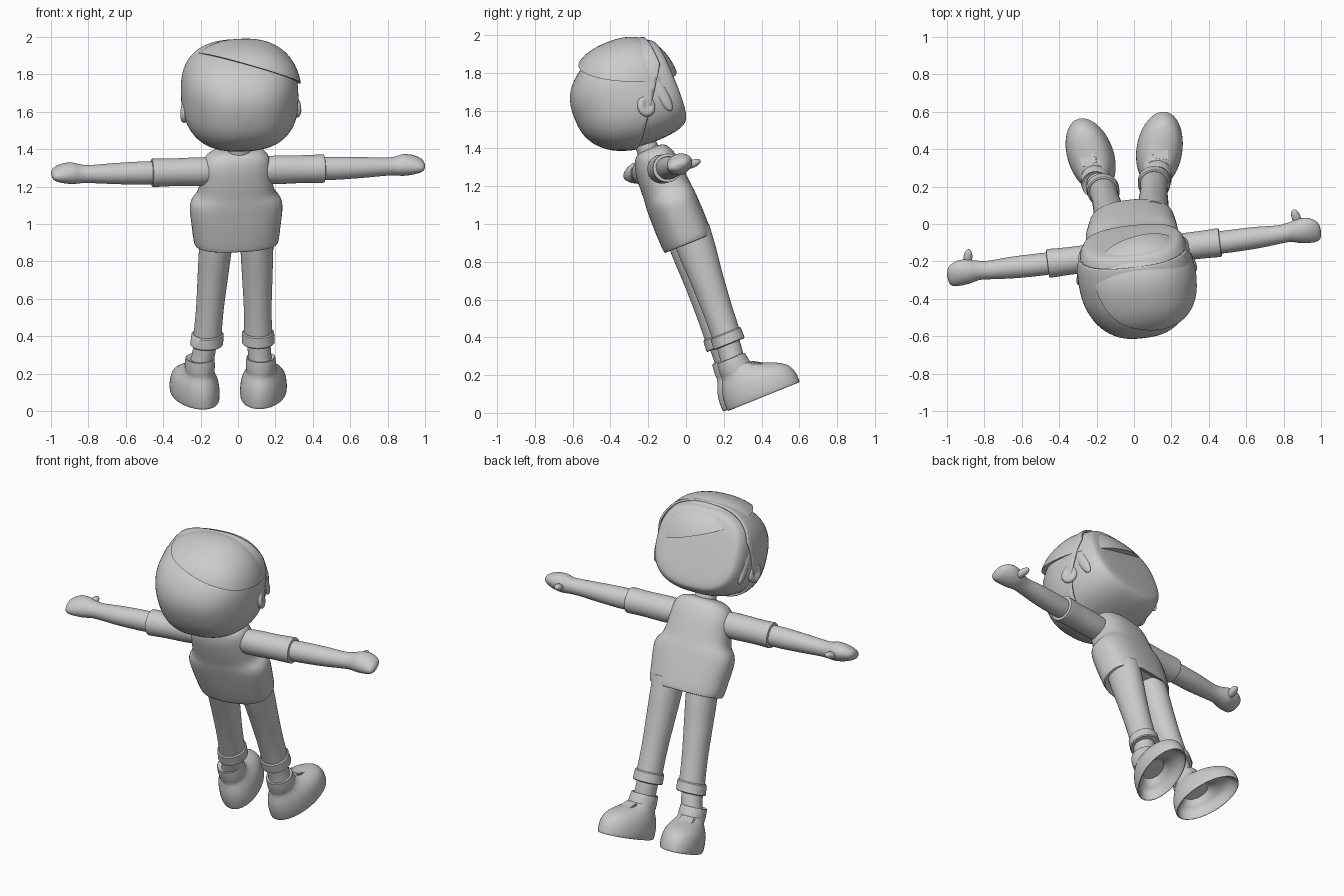
import bpy, bmesh, math
from mathutils import Matrix, Vector

if "Cube" in bpy.data.objects:
    bpy.data.objects.remove(bpy.data.objects["Cube"])

grey = bpy.data.materials.new("plain_grey")
grey.diffuse_color = (0.6, 0.6, 0.6, 1)
grey.use_nodes = True
grey.node_tree.nodes["Principled BSDF"].inputs["Base Color"].default_value = grey.diffuse_color


def rot(deg, axis):
    return Matrix.Rotation(math.radians(deg), 4, axis)


LEAN = rot(22, 'X')
BODY = LEAN @ rot(7, 'Z')


def frame(pos, rotation):
    return Matrix.Translation(pos) @ rotation


def finish(name, bm, mat, angle=40):
    bmesh.ops.recalc_face_normals(bm, faces=bm.faces)
    me = bpy.data.meshes.new(name)
    bm.to_mesh(me)
    bm.free()
    me.materials.append(grey)
    ob = bpy.data.objects.new(name, me)
    bpy.context.collection.objects.link(ob)
    ob.matrix_world = mat
    bpy.ops.object.select_all(action='DESELECT')
    ob.select_set(True)
    bpy.context.view_layer.objects.active = ob
    bpy.ops.object.shade_smooth_by_angle(angle=math.radians(angle))
    return ob


def smooth_rings(rings, steps):
    """Catmull-Rom interpolation between the given rings."""
    out = []
    for i in range(len(rings) - 1):
        p0, p1 = rings[max(i - 1, 0)], rings[i]
        p2, p3 = rings[i + 1], rings[min(i + 2, len(rings) - 1)]
        for k in range(steps):
            t = k / steps
            out.append([0.5 * (2 * b + (c - a) * t + (2 * a - 5 * b + 4 * c - d) * t * t
                               + (3 * b - a - 3 * c + d) * t ** 3)
                        for a, b, c, d in zip(p0, p1, p2, p3)])
    return out + [list(rings[-1])]


def loft_mesh(rings, power=2.0, n=40, steps=4):
    """Rings are (cx, cy, z, rx, ry), joined in order and capped."""
    if steps > 1:
        rings = smooth_rings(rings, steps)
    bm = bmesh.new()
    loops = []
    for cx, cy, z, rx, ry in rings:
        loop = []
        for k in range(n):
            a = 2 * math.pi * k / n
            c, s = math.cos(a), math.sin(a)
            x = math.copysign(abs(c) ** (2 / power), c)
            y = math.copysign(abs(s) ** (2 / power), s)
            loop.append(bm.verts.new((cx + max(rx, .002) * x, cy + max(ry, .002) * y, z)))
        loops.append(loop)
    for a, b in zip(loops, loops[1:]):
        for k in range(n):
            j = (k + 1) % n
            bm.faces.new((a[k], a[j], b[j], b[k]))
    bm.faces.new(loops[0][::-1])
    bm.faces.new(loops[-1])
    return bm


def loft(name, mat, rings, power=2.0, n=40, steps=4, angle=40):
    return finish(name, loft_mesh(rings, power, n, steps), mat, angle)


def cut(bm, co, no, fill=False):
    """Remove everything on the positive side of a plane."""
    r = bmesh.ops.bisect_plane(bm, geom=bm.verts[:] + bm.edges[:] + bm.faces[:],
                               plane_co=co, plane_no=no, clear_outer=True)
    if fill:
        edges = [e for e in r['geom_cut'] if isinstance(e, bmesh.types.BMEdge)]
        bmesh.ops.holes_fill(bm, edges=edges)


def ball(name, mat, centre, size, turn=Matrix()):
    bm = bmesh.new()
    bmesh.ops.create_uvsphere(bm, u_segments=24, v_segments=16, radius=1)
    bm.transform(Matrix.Translation(centre) @ turn @ Matrix.Diagonal((*size, 1)))
    return finish(name, bm, mat)


# Head: rings run from the back of the skull to the flat face
HEAD = frame((0.015, -0.3, 1.67), BODY)
FWD = rot(-90, 'X')
skull = [(-.295, .0), (-.285, .3), (-.25, .56), (-.18, .79), (-.08, .94), (.02, .985),
         (.10, .985), (.17, .95), (.215, .88), (.232, .77), (.238, .5), (.24, 0)]
loft("head", HEAD @ FWD, [(0, 0, f, .3 * s, .27 * s) for f, s in skull], power=2.6, n=56)

# Hair shell: the back of the skull, trimmed on a slant
bm = loft_mesh([(0, -.002, f * 1.01, .3 * s + .003, .27 * s + .003) for f, s in skull[:9]],
               power=2.6, n=56)
cut(bm, Vector((0, .27, -.08)), Vector((0, .26, .37)))
cut(bm, Vector((0, 0, .18)), Vector((0, 0, 1)))
hair = finish("back_hair", bm, HEAD @ FWD)
mod = hair.modifiers.new("thickness", 'SOLIDIFY')
mod.thickness, mod.offset = .012, 1

# Swept top hair: a cap cut by a slanted plane with a rounded rim
bm = bmesh.new()
bmesh.ops.create_uvsphere(bm, u_segments=56, v_segments=36, radius=1)
for v in bm.verts:
    v.co /= sum(abs(c) ** 2.4 for c in v.co) ** (1 / 2.4)
    v.co = Vector((v.co.x * .315 + .01, v.co.y * .285 - .005, v.co.z * .305 + .01))
cut(bm, Vector((0, 0, .195)), Vector((-.38, -.44, -1)), fill=True)
top = finish("top_hair", bm, HEAD)
mod = top.modifiers.new("round_rim", 'BEVEL')
mod.width, mod.segments, mod.limit_method = .02, 4, 'ANGLE'
mod.angle_limit = math.radians(50)

# Ears and sideburns
for s, side in ((-1, "left"), (1, "right")):
    bm = bmesh.new()
    bmesh.ops.create_uvsphere(bm, u_segments=24, v_segments=16, radius=1)
    for v in bm.verts:                      # hollow on the outer face
        r = math.hypot(v.co.y, v.co.z)
        if v.co.x > 0 and r < .75:
            v.co.x -= .75 * (1 - r / .75)
    bm.transform(Matrix.Translation((s * .298, .03, -.075)) @ rot(s * 18, 'Z')
                 @ rot(-15, 'X') @ Matrix.Diagonal((s * .026, .05, .058, 1)))
    finish(side + "_ear", bm, HEAD)
    ball(side + "_sideburn", HEAD, (s * .275, .13, -.03), (.024, .035, .12), rot(8, 'X'))

# Neck
loft("neck", frame((.005, -.225, 1.45), BODY),
     [(0, 0, -.1, .065, .06), (0, 0, .05, .06, .055)], steps=1)

# Shirt: flared hem and narrower chest
TORSO = frame((-.01, .01, .90), BODY)
loft("shirt", TORSO, [(0, 0, .02, .19, .1), (0, 0, 0, .205, .12), (0, 0, .006, .225, .131),
     (0, 0, .10, .238, .134), (0, 0, .20, .248, .132), (0, 0, .25, .238, .130),
     (0, 0, .30, .205, .126), (0, 0, .38, .192, .122), (0, 0, .45, .185, .114),
     (.005, 0, .50, .165, .098), (.01, 0, .53, .12, .075), (.01, 0, .54, .05, .04)],
     power=2.5, n=48)

# Arms: sleeve, forearm with hand, thumb
ARMS = frame((0, -.155, 1.285), BODY @ rot(1.3, 'Y'))
for s, side in ((-1, "left"), (1, "right")):
    out = ARMS @ rot(s * 90, 'Y')
    loft(side + "_sleeve", out, [(0, 0, .1, .05, .05), (0, 0, .15, .07, .068),
         (0, 0, .22, .077, .073), (0, 0, .36, .074, .074), (0, 0, .45, .076, .077),
         (0, 0, .464, .072, .073), (0, 0, .464, .055, .055)], angle=50)
    loft(side + "_forearm", out, [(0, 0, .42, .06, .058), (0, 0, .52, .062, .06),
         (0, .002, .66, .056, .058), (0, .004, .78, .049, .05), (0, .01, .84, .049, .053),
         (-s * .004, .012, .89, .056, .066), (-s * .006, .01, .94, .05, .07),
         (-s * .006, .002, .98, .036, .06), (-s * .006, -.002, 1.0, .02, .04),
         (-s * .006, -.002, 1.007, 0, 0)])
    ball(side + "_thumb", out, (s * .02, .08, .885), (.021, .05, .024), rot(-12, 'X'))

# Legs: trouser leg with turned cuff, sock, hollow-soled shoe
legs = (("left", Vector((-.115, .0, .93)), Vector((-.167, .187, .365)),
         Vector((-.232, .38, .085)), 19),
        ("right", Vector((.10, .035, .93)), Vector((.108, .226, .375)),
         Vector((.136, .41, .09)), -9))
for side, hip, cuff, sole, turn in legs:
    inv = LEAN.to_3x3().inverted()
    d = inv @ (hip - cuff)
    at = frame(cuff, LEAN)

    def ring(t, rx, ry):
        return (d.x * t, d.y * t, d.z * t, rx, ry)
    loft(side + "_trouser_leg", at, [ring(0, .076, .076), ring(.3, .074, .079),
         ring(.6, .081, .088), ring(.85, .087, .1), ring(1.05, .09, .105)])
    loft(side + "_cuff", at, [ring(-.02, .065, .065), ring(-.02, .083, .083),
         ring(-.012, .088, .088), ring(.08, .086, .086), ring(.09, .08, .08),
         ring(.09, .07, .07)], steps=1)

    shoe = frame(sole, LEAN @ rot(turn, 'Z'))
    a = inv @ ((shoe @ Vector((0, -.09, .2))) - cuff)
    loft(side + "_sock", at, [(a.x, a.y, a.z, .066, .066),
         (a.x * .5, a.y * .5, a.z * .5, .062, .064), (0, 0, .05, .064, .064)])
    loft(side + "_shoe", shoe, [(0, -.05, .10, .055, .075), (0, -.04, .07, .07, .11),
         (0, -.01, .045, .092, .17), (0, 0, .0, .108, .196), (0, 0, .0, .118, .207),
         (0, 0, .025, .122, .208), (0, -.001, .06, .121, .205), (0, -.006, .10, .114, .191),
         (0, -.02, .13, .102, .165), (0, -.042, .155, .088, .132),
         (0, -.066, .175, .079, .105), (0, -.08, .195, .075, .088)], n=48, steps=3)
    loft(side + "_shoe_collar", shoe, [(0, -.083, .17, .078, .088), (0, -.085, .20, .08, .086),
         (0, -.086, .24, .078, .08), (0, -.086, .25, .074, .076), (0, -.086, .243, .062, .062)],
         steps=2)
    # Tongue flap on the instep
    bm = bmesh.new()
    bmesh.ops.create_cube(bm, size=1)
    bm.transform(Matrix.Translation((0, .035, .168)) @ rot(-32, 'X')
                 @ Matrix.Diagonal((.085, .075, .018, 1)))
    bmesh.ops.bevel(bm, geom=bm.edges[:], offset=.005, segments=2, affect='EDGES')
    finish(side + "_shoe_tongue", bm, shoe)
